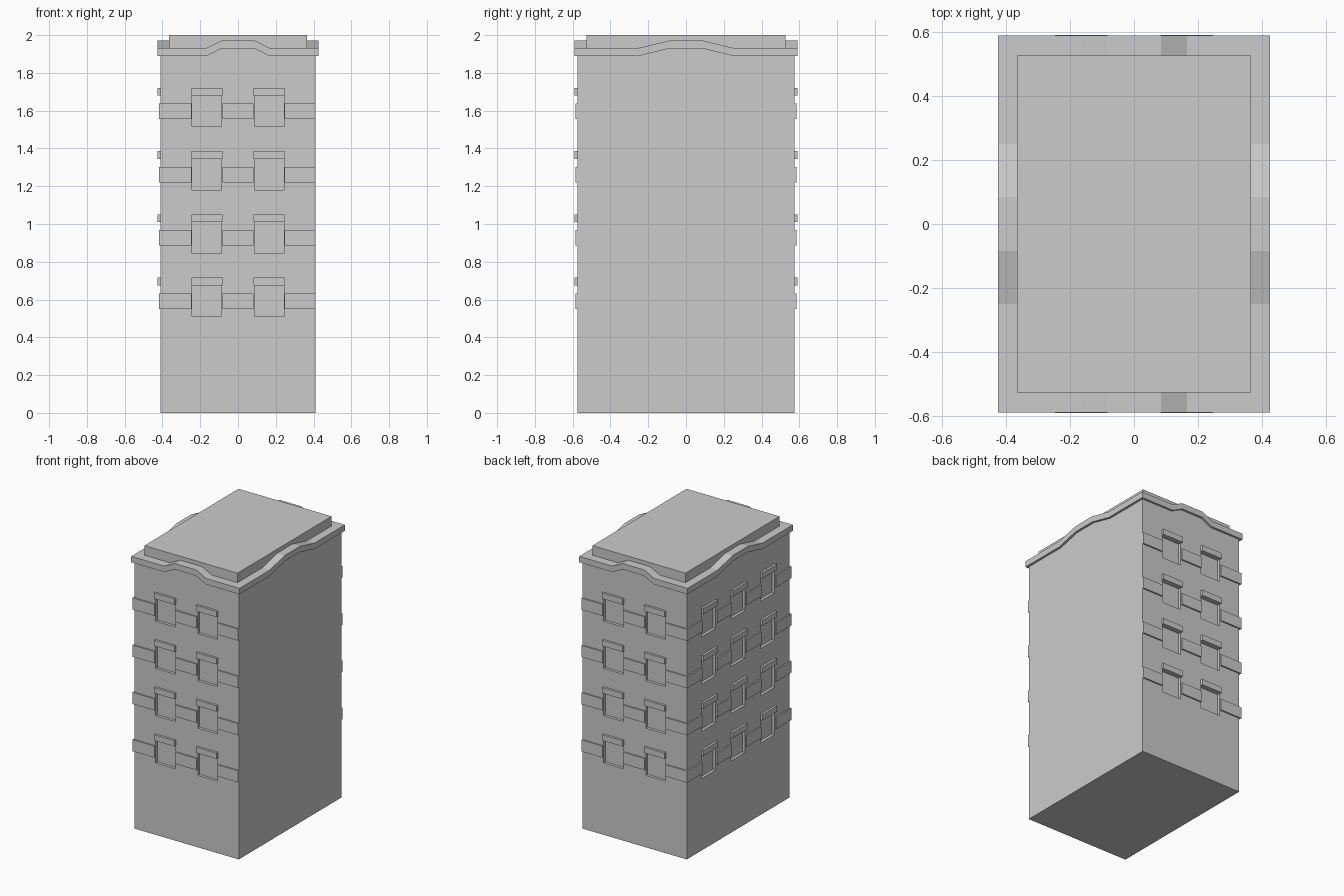
import bpy, bmesh
from mathutils import Vector, Matrix

if "Cube" in bpy.data.objects:
    bpy.data.objects.remove(bpy.data.objects["Cube"])

HX, HY = 0.409, 0.575        # body half sizes
OX, OY = 0.425, 0.59         # cornice half sizes
RX, RY = 0.365, 0.527        # roof block half sizes
FLOORS = [0.59 + 0.335 * i for i in range(4)]
WINDOWS = {"front": (-0.165, 0.165), "back": (-0.165, 0.165), "left": (-0.33, 0, 0.33)}


def make(name, bm):
    bmesh.ops.recalc_face_normals(bm, faces=bm.faces)
    mesh = bpy.data.meshes.new(name)
    bm.to_mesh(mesh)
    bm.free()
    obj = bpy.data.objects.new(name, mesh)
    bpy.context.collection.objects.link(obj)
    return obj


def box(bm, lo, hi):
    lo, hi = Vector(lo), Vector(hi)
    m = Matrix.Translation((lo + hi) / 2) @ Matrix.Diagonal((*(hi - lo), 1))
    bmesh.ops.create_cube(bm, size=1, matrix=m)


def wall_box(bm, side, u0, u1, z0, z1, d0, d1):
    # d is the distance outward from the wall surface
    if side == "front":
        box(bm, (u0, -HY - d1, z0), (u1, -HY - d0, z1))
    elif side == "back":
        box(bm, (u0, HY + d0, z0), (u1, HY + d1, z1))
    else:
        box(bm, (-HX - d1, u0, z0), (-HX - d0, u1, z1))


# Building body, and the roof block on top
bm = bmesh.new()
box(bm, (-HX, -HY, 0), (HX, HY, 1.93))
body = make("building_body", bm)
bm = bmesh.new()
box(bm, (-RX, -RY, 1.92), (RX, RY, 2.0))
make("roof_block", bm)

# Window recesses, lintels and wall bands on three sides
cut, lintels, bands = bmesh.new(), bmesh.new(), bmesh.new()
for side, centres in WINDOWS.items():
    start, end = (-HY, HY) if side == "left" else (-HX - 0.01, HX)
    edges = [start] + [c + s for c in centres for s in (-0.082, 0.082)] + [end]
    for z in FLOORS:
        for c in centres:
            wall_box(cut, side, c - 0.078, c + 0.078, z - 0.08, z + 0.085, -0.02, 0.03)
            wall_box(lintels, side, c - 0.082, c + 0.082, z + 0.085, z + 0.126, -0.005, 0.016)
        for a, b in zip(edges[::2], edges[1::2]):
            wall_box(bands, side, a, b, z - 0.04, z + 0.042, -0.005, 0.01)
make("window_lintels", lintels)
make("wall_bands", bands)
cutter = make("window_cutter", cut)
cutter.hide_render = True
cutter.hide_set(True)
mod = body.modifiers.new("window_recesses", "BOOLEAN")
mod.operation = "DIFFERENCE"
mod.solver = "EXACT"
mod.object = cutter

# Cornice ring, raised in the middle of each side
low, rise, thick = 1.89, 0.04, 0.042
path = []
for sx, sy in ((1, -1), (-1, 1)):
    path += [(-sx * OX, sy * OY, 0)]
    path += [(sx * x, sy * OY, h) for x, h in ((-0.165, 0), (-0.085, 1), (0.085, 1), (0.165, 0))]
    path += [(sx * OX, sy * OY, 0)]
    path += [(sx * OX, -sy * y, h) for y, h in ((-0.25, 0), (-0.085, 1), (0.085, 1), (0.25, 0))]
bm = bmesh.new()
rings = []
for x, y, h in path:
    z = low + rise * h
    ix, iy = max(-RX, min(RX, x)), max(-RY, min(RY, y))
    rings.append([bm.verts.new(p) for p in
                  ((ix, iy, z), (x, y, z), (x, y, z + thick), (ix, iy, z + thick))])
for a, b in zip(rings, rings[1:] + rings[:1]):
    for i in range(4):
        j = (i + 1) % 4
        bm.faces.new((a[i], a[j], b[j], b[i]))
make("cornice", bm)
